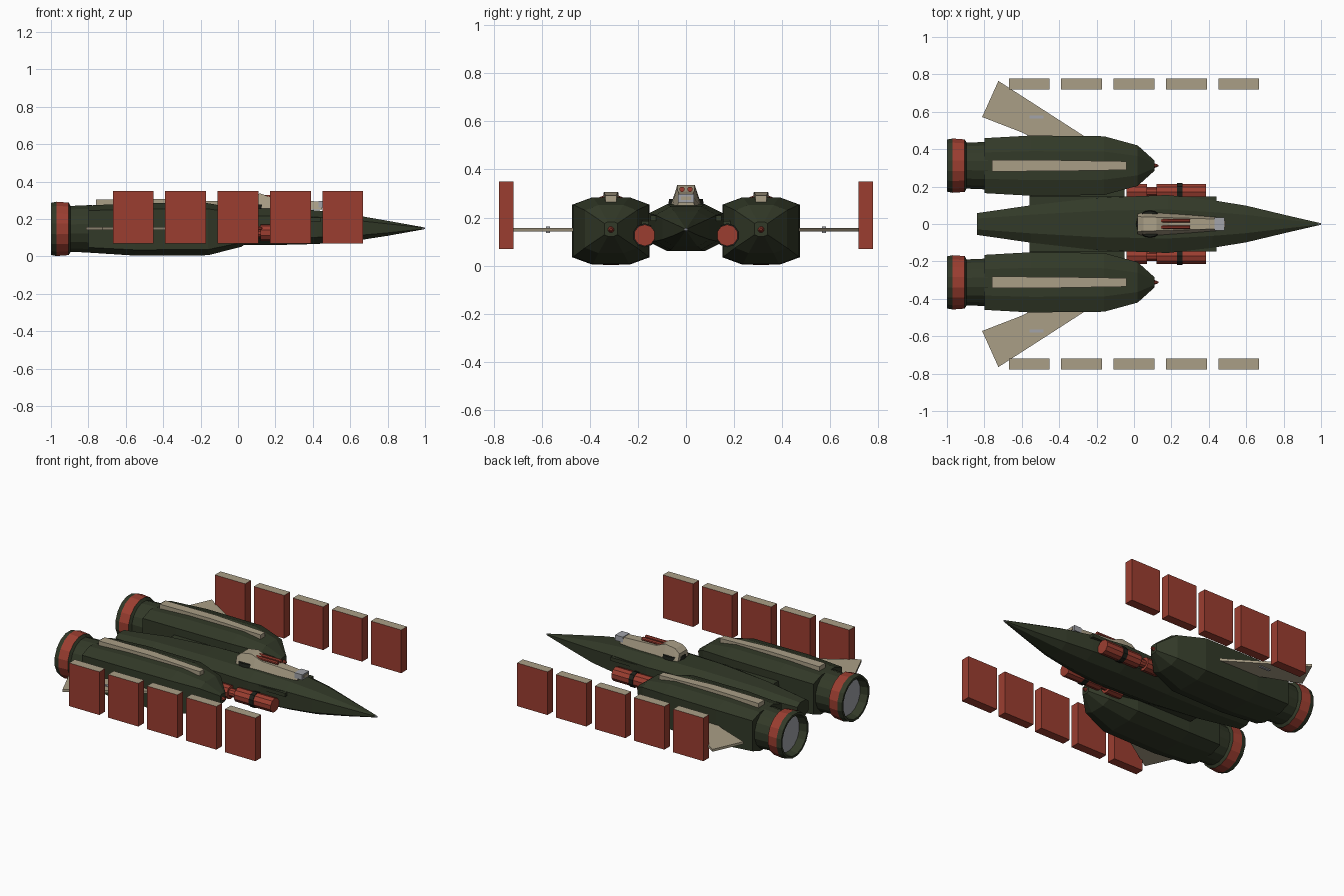
import bpy, bmesh, math

if "Cube" in bpy.data.objects:
    bpy.data.objects.remove(bpy.data.objects["Cube"])


def mat(name, r, g, b):
    m = bpy.data.materials.new(name)
    m.diffuse_color = (r, g, b, 1)
    m.use_nodes = True
    m.node_tree.nodes["Principled BSDF"].inputs["Base Color"].default_value = m.diffuse_color
    return m


GREEN = mat("dark green", 0.032, 0.041, 0.021)
RED = mat("rust red", 0.33, 0.048, 0.030)
TAN = mat("tan", 0.40, 0.345, 0.24)
GREY = mat("metal grey", 0.36, 0.37, 0.40)
BLACK = mat("near black", 0.012, 0.014, 0.010)


def finish(name, bm, *mats):
    bmesh.ops.recalc_face_normals(bm, faces=bm.faces)
    me = bpy.data.meshes.new(name)
    bm.to_mesh(me)
    bm.free()
    for m in mats:
        me.materials.append(m)
    ob = bpy.data.objects.new(name, me)
    bpy.context.collection.objects.link(ob)
    return ob


def skin(name, rings, mats, rule=None):
    """Join rings of points into a closed skin; rule(i) gives the material of segment i."""
    bm = bmesh.new()
    vs = [[bm.verts.new(p) for p in ring] for ring in rings]
    n = len(vs[0])
    for i in range(len(vs) - 1):
        for j in range(n):
            k = (j + 1) % n
            f = bm.faces.new((vs[i][j], vs[i][k], vs[i + 1][k], vs[i + 1][j]))
            f.material_index = rule(i) if rule else 0
    bm.faces.new(vs[0])
    end = bm.faces.new(vs[-1])
    end.material_index = rule(len(vs) - 1) if rule else 0
    return finish(name, bm, *mats)


def hull(name, cy, stations, u, v, m):
    """Eight-sided hull from stations (x, half width, bottom z, top z)."""
    shape = [(1, -v), (1, v), (u, 1), (-u, 1), (-1, v), (-1, -v), (-u, -1), (u, -1)]
    rings = [[(x, cy + w * a, (lo + hi) / 2 + (hi - lo) / 2 * b) for a, b in shape]
             for x, w, lo, hi in stations]
    return skin(name, rings, [m])


def lathe(name, cy, cz, profile, sides, mats, rule=None):
    """Round part along x from (x, radius) points."""
    ang = [(j + 0.5) * 2 * math.pi / sides for j in range(sides)]
    rings = [[(x, cy + r * math.cos(a), cz + r * math.sin(a)) for a in ang] for x, r in profile]
    return skin(name, rings, mats, rule)


def box(name, x0, x1, y0, y1, z0, z1, m, top=None):
    bm = bmesh.new()
    bmesh.ops.create_cube(bm, size=1)
    for v in bm.verts:
        v.co = (x1 if v.co.x > 0 else x0, y1 if v.co.y > 0 else y0, z1 if v.co.z > 0 else z0)
    bm.normal_update()
    if top:
        for f in bm.faces:
            f.material_index = 1 if f.normal.z > 0.9 else 0
    return finish(name, bm, *([m, top] if top else [m]))


def prism(name, outline, z0, z1, m):
    return skin(name, [[(x, y, z) for x, y in outline] for z in (z0, z1)], [m])


# Central fuselage and its nose tip
hull("fuselage", 0, [(-0.84, 0.058, 0.11, 0.21), (-0.55, 0.10, 0.08, 0.24),
                     (-0.2, 0.14, 0.062, 0.255), (0.18, 0.155, 0.06, 0.256),
                     (0.42, 0.127, 0.066, 0.246), (0.60, 0.098, 0.079, 0.225),
                     (0.80, 0.05, 0.11, 0.19), (0.99, 0.006, 0.144, 0.156)], 0.5, 0.6, GREEN)
lathe("nose_tip", 0, 0.15, [(0.985, 0.008), (1.0, 0.004)], 8, [GREY])

# Gun turret on the spine
bm = bmesh.new()
bmesh.ops.create_cone(bm, cap_ends=True, segments=16, radius1=0.075, radius2=0.07, depth=0.03)
bmesh.ops.translate(bm, verts=bm.verts, vec=(0.085, 0, 0.262))
finish("turret_ring", bm, BLACK)


def turret_ring(x, wb, wt, top):
    return [(x, -wb, 0.25), (x, wb, 0.25), (x, wt, top), (x, -wt, top)]


skin("turret_body", [turret_ring(0.02, 0.055, 0.04, 0.30), turret_ring(0.05, 0.065, 0.038, 0.325),
                     turret_ring(0.12, 0.062, 0.036, 0.336), turret_ring(0.15, 0.060, 0.036, 0.325),
                     turret_ring(0.19, 0.057, 0.034, 0.308), turret_ring(0.45, 0.035, 0.026, 0.292)],
     [TAN])
box("turret_muzzle", 0.43, 0.485, -0.034, 0.034, 0.262, 0.297, GREY)
box("turret_muzzle_slot", 0.45, 0.489, -0.02, 0.02, 0.272, 0.288, TAN)

for s, side in ((1, "left"), (-1, "right")):
    # Turret barrels
    lathe("barrel_" + side, s * 0.017, 0.317, [(0.14, 0.011), (0.30, 0.011)], 8, [RED])
    # Side rail joining fuselage and nacelle
    box("side_rail_" + side, -0.56, 0.44, *sorted((s * 0.08, s * 0.147)), 0.185, 0.208, GREEN)
    box("wing_bridge_" + side, -0.56, -0.05, *sorted((s * 0.05, s * 0.2)), 0.11, 0.185, GREEN)

    # Red tanks beside the fuselage, with a dark clamp
    lathe("tank_" + side, s * 0.172, 0.126,
          [(-0.04, 0.043), (0.07, 0.043), (0.07, 0.026), (0.12, 0.026), (0.12, 0.045), (0.385, 0.045)],
          10, [RED])
    lathe("tank_clamp_" + side, s * 0.172, 0.126, [(0.23, 0.05), (0.26, 0.05)], 10, [BLACK])

    # Engine nacelle with nose cone and spine strip
    cy = s * 0.312
    hull("nacelle_" + side, cy, [(-0.80, 0.147, 0.02, 0.272), (-0.55, 0.161, 0.004, 0.284),
                                 (-0.16, 0.157, 0.006, 0.284), (0.02, 0.108, 0.052, 0.252),
                                 (0.11, 0.027, 0.122, 0.182)], 0.48, 0.78, GREEN)
    lathe("nacelle_nose_" + side, cy, 0.15, [(0.10, 0.017), (0.13, 0.005)], 8, [RED])
    skin("nacelle_strip_" + side,
         [[(x, cy - w, 0.265), (x, cy + w, 0.265), (x, cy + w, z), (x, cy - w, z)]
          for x, w, z in ((-0.76, 0.031, 0.303), (-0.40, 0.029, 0.306), (-0.04, 0.023, 0.292))], [TAN])

    # Exhaust: neck, red ring, open rim, grey inner disc
    lathe("exhaust_" + side, cy, 0.147,
          [(-0.78, 0.130), (-0.895, 0.125), (-0.905, 0.143), (-0.97, 0.148), (-1.0, 0.142),
           (-1.0, 0.128), (-0.95, 0.118)],
          16, [GREEN, RED, GREY], lambda i: {2: 1, 6: 2}.get(i, 0))

    # Swept wing with a small fitting
    prism("wing_" + side, [(-0.22, s * 0.44), (-0.725, s * 0.765), (-0.812, s * 0.572),
                           (-0.60, s * 0.49), (-0.50, s * 0.44)], 0.141, 0.157, TAN)
    box("wing_fitting_" + side, -0.56, -0.485, s * 0.573 - 0.008, s * 0.573 + 0.008,
        0.135, 0.163, GREY)

    # Row of floating armour panels, tan on top
    for i in range(5):
        c = (i - 2) * 0.28
        box(f"panel_{side}_{i + 1}", c - 0.109, c + 0.109, *sorted((s * 0.718, s * 0.777)),
            0.07, 0.35, RED, TAN)
